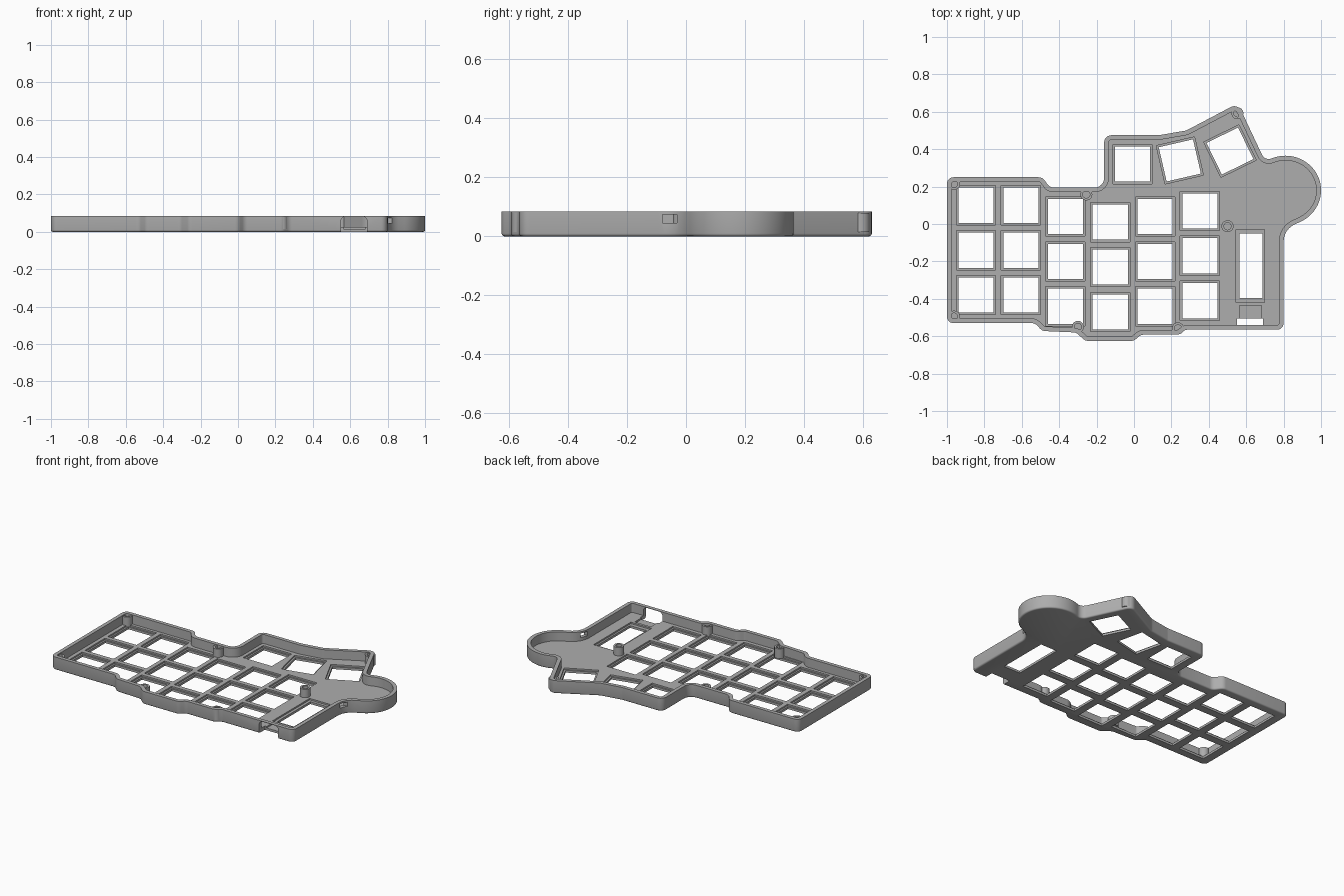
import bpy, bmesh
from math import sin, cos, tan, radians, pi
from mathutils import Vector, Matrix

if "Cube" in bpy.data.objects:
    bpy.data.objects.remove(bpy.data.objects["Cube"])

HEIGHT, FLOOR, WALL = 0.085, 0.025, 0.025

grey = bpy.data.materials.new("case_grey")
grey.use_nodes = True
grey.diffuse_color = (0.42, 0.42, 0.42, 1)
grey.node_tree.nodes["Principled BSDF"].inputs["Base Color"].default_value = grey.diffuse_color


def make_object(name, bm):
    bmesh.ops.recalc_face_normals(bm, faces=bm.faces)
    mesh = bpy.data.meshes.new(name)
    bm.to_mesh(mesh)
    bm.free()
    mesh.materials.append(grey)
    obj = bpy.data.objects.new(name, mesh)
    bpy.context.collection.objects.link(obj)
    return obj


def fillet(corners, steps=6):
    """Round each (x, y, radius) corner of a closed outline."""
    out = []
    for i, (x, y, r) in enumerate(corners):
        p = Vector((x, y))
        if r == 0:
            out.append(p)
            continue
        a = (Vector(corners[i - 1][:2]) - p).normalized()
        b = (Vector(corners[(i + 1) % len(corners)][:2]) - p).normalized()
        half = a.angle(b) / 2
        centre = p + (a + b).normalized() * (r / sin(half))
        start = p + a * (r / tan(half)) - centre
        turn = start.angle_signed(p + b * (r / tan(half)) - centre)
        for k in range(steps + 1):
            out.append(centre + Matrix.Rotation(-turn * k / steps, 2) @ start)
    return out


def inset(points, d):
    """Move a counter-clockwise outline inwards by d."""
    out = []
    for i, p in enumerate(points):
        a = (p - points[i - 1]).normalized()
        b = (points[(i + 1) % len(points)] - p).normalized()
        n = Vector((-a.y - b.y, a.x + b.x)).normalized()
        out.append(p + n * (d / max(0.5, n.dot(Vector((-a.y, a.x))))))
    return out


def loft(bm, loops):
    """Join equal rings of 3D points into a capped solid."""
    rings = [[bm.verts.new(p) for p in loop] for loop in loops]
    for lo, hi in zip(rings, rings[1:]):
        for i in range(len(lo)):
            bm.faces.new((lo[i - 1], lo[i], hi[i], hi[i - 1]))
    bm.faces.new(rings[0][::-1])
    bm.faces.new(rings[-1])


def level(points, z):
    return [(p.x, p.y, z) for p in points]


def add_box(bm, centre, size, angle=0):
    m = Matrix.Translation(centre) @ Matrix.Rotation(radians(angle), 4, 'Z') @ Matrix.Diagonal((*size, 1))
    bmesh.ops.create_cube(bm, size=1, matrix=m)


def smooth(obj):
    bpy.ops.object.select_all(action='DESELECT')
    obj.select_set(True)
    bpy.context.view_layer.objects.active = obj
    bpy.ops.object.shade_smooth_by_angle(angle=radians(30))


# Outline: front edge, right side, round lobe, thumb cluster, back edge
lobe = [(0.81 + 0.19 * cos(radians(t)), 0.18 + 0.185 * sin(radians(t)), 0) for t in range(-65, 111, 5)]
outline = fillet([
    (-1, -0.53, 0.035), (-0.53, -0.53, 0.04), (-0.49, -0.572, 0.04), (-0.31, -0.58, 0.04),
    (-0.26, -0.625, 0.04), (0, -0.625, 0.04), (0.035, -0.592, 0.04), (0.24, -0.592, 0.04),
    (0.275, -0.565, 0.04), (0.8, -0.565, 0.035), (0.8, -0.03, 0.1), *lobe,
    (0.7, 0.337, 0.04), (0.555, 0.645, 0.04), (0.28, 0.5, 0.06), (0.135, 0.475, 0.06),
    (-0.16, 0.475, 0.04), (-0.16, 0.195, 0.05), (-0.45, 0.195, 0.04), (-0.49, 0.25, 0.04),
    (-1, 0.25, 0.035)])

# Tray body with a rounded lower edge
bm = bmesh.new()
loft(bm, [level(inset(outline, d), z) for d, z in
          ((0.01, 0), (0.005, 0.0014), (0.0014, 0.005), (0, 0.01), (0, HEIGHT))])
case = make_object("case_shell", bm)

# Inner cavity
bm = bmesh.new()
loft(bm, [level(inset(outline, WALL), z) for z in (FLOOR, 0.12)])
cutters = [make_object("cavity_cutter", bm)]

# Key openings: columns of three plus three fanned thumb keys
keys = [(x, y - 0.24 * row, 0) for x, y in
        ((-0.845, 0.1), (-0.605, 0.1), (-0.367, 0.04), (-0.127, 0.01), (0.113, 0.04), (0.352, 0.07))
        for row in range(3)]
keys += [(-0.008, 0.32, 0), (0.245, 0.34, 13), (0.513, 0.39, 26)]
through, rims = bmesh.new(), bmesh.new()
for x, y, angle in keys:
    add_box(through, (x, y, 0), (0.188, 0.188, 0.2), angle)
    add_box(rims, (x, y, FLOOR), (0.21, 0.21, 0.02), angle)

# Screen window and connector recess
add_box(through, (0.625, -0.222, 0), (0.122, 0.345, 0.2))
add_box(rims, (0.622, -0.225, FLOOR), (0.152, 0.39, 0.02))
add_box(rims, (0.622, -0.472, FLOOR), (0.118, 0.07, 0.02))

# Side port
add_box(through, (0.8, -0.055, 0.06), (0.12, 0.05, 0.028))

# Front port with rounded upper corners, open below
arch = fillet([(0.55, -0.02, 0.005), (0.69, -0.02, 0.005), (0.69, 0.082, 0.025), (0.55, 0.082, 0.025)])
loft(through, [[(p.x, y, p.y) for p in arch] for y in (-0.505, -0.62)])
cutters += [make_object("recess_cutter", rims), make_object("opening_cutter", through)]

# Cut the shell, keep the result and drop the cutters
for cutter in cutters:
    cutter.hide_render = True
    mod = case.modifiers.new(cutter.name, 'BOOLEAN')
    mod.operation, mod.solver, mod.object = 'DIFFERENCE', 'EXACT', cutter
bpy.context.view_layer.update()
result = bpy.data.meshes.new_from_object(case.evaluated_get(bpy.context.evaluated_depsgraph_get()))
case.modifiers.clear()
case.data = result
for cutter in cutters:
    bpy.data.objects.remove(cutter)
smooth(case)

# Screw posts: hollow tubes rising from the floor
posts = [(-0.962, 0.215), (-0.962, -0.495), (-0.255, 0.158), (-0.3, -0.55),
         (0.235, -0.558), (0.5, -0.012), (0.553, 0.592)]
for n, (x, y) in enumerate(posts, 1):
    bm = bmesh.new()
    loft(bm, [[(x + r * cos(2 * pi * k / 24), y + r * sin(2 * pi * k / 24), z) for k in range(24)]
              for r, z in ((0.032, FLOOR - 0.01), (0.032, 0.08), (0.019, 0.08), (0.019, FLOOR))])
    smooth(make_object(f"screw_post_{n}", bm))
